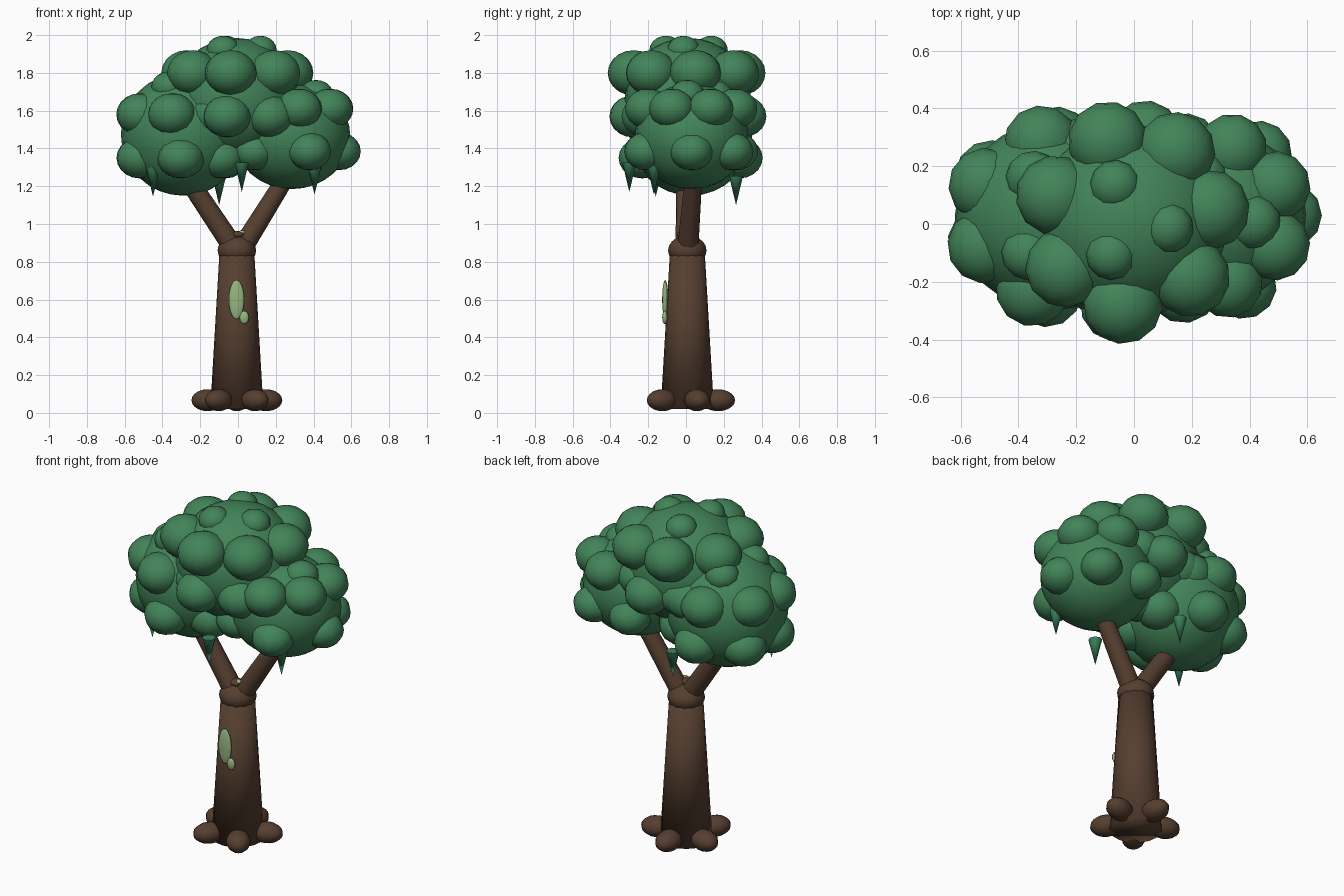
import bpy
from math import sin, cos, radians
from mathutils import Vector

if "Cube" in bpy.data.objects:
    bpy.data.objects.remove(bpy.data.objects["Cube"])


def material(name, rgb):
    m = bpy.data.materials.new(name)
    lin = [((c / 255 + 0.055) / 1.055) ** 2.4 for c in rgb]
    m.diffuse_color = (*lin, 1)
    m.use_nodes = True
    m.node_tree.nodes["Principled BSDF"].inputs["Base Color"].default_value = m.diffuse_color
    return m


BARK = material("brown bark", (86, 63, 48))
LEAF = material("leaf green", (66, 132, 89))
TIP = material("hanging leaf green", (60, 132, 93))
MOSS = material("pale moss", (150, 182, 128))


def finish(name, mat, angle=60):
    o = bpy.context.object
    o.name = name
    o.data.materials.append(mat)
    bpy.ops.object.shade_smooth_by_angle(angle=radians(angle))
    return o


def ball(name, loc, size, mat, turn=0, sides=24, rings=16):
    bpy.ops.mesh.primitive_uv_sphere_add(segments=sides, ring_count=rings, radius=1,
                                         location=loc, rotation=(0, 0, radians(turn)))
    bpy.context.object.scale = size
    return finish(name, mat)


def limb(name, a, b, r1, r2, mat, sides=16, angle=50):
    a, b = Vector(a), Vector(b)
    d = b - a
    bpy.ops.mesh.primitive_cone_add(vertices=sides, radius1=r1, radius2=r2, depth=d.length,
                                    location=(a + b) / 2,
                                    rotation=d.to_track_quat('Z', 'Y').to_euler())
    return finish(name, mat, angle)


# Trunk, crown knob and two branches
CX, CY = -0.006, 0.007
limb("trunk", (CX, CY, 0.02), (CX, CY, 0.87), 0.141, 0.091, BARK, 20, 180)
ball("trunk_knob", (CX, CY, 0.86), (0.102, 0.102, 0.08), BARK, sides=12, rings=10)
ball("knob_stub", (0, -0.01, 0.944), (0.037, 0.037, 0.02), BARK, sides=12, rings=8)
limb("left_branch", (-0.02, 0, 0.87), (-0.3, 0.0, 1.29), 0.056, 0.05, BARK)
limb("right_branch", (0.02, 0.01, 0.87), (0.3, 0.045, 1.32), 0.056, 0.045, BARK)

# Five roots spread around the foot
for i in range(5):
    a = 18 + 72 * i
    ball(f"root_{i + 1}", (CX + 0.163 * cos(radians(a)), CY + 0.163 * sin(radians(a)), 0.067),
         (0.09, 0.066, 0.058), BARK, a, 12, 10)

# Moss patches
ball("moss_large", (-0.008, -0.11, 0.6), (0.041, 0.016, 0.103), MOSS)
ball("moss_small", (0.033, -0.112, 0.505), (0.025, 0.014, 0.035), MOSS, sides=12, rings=8)
ball("moss_top", (0.022, -0.02, 0.957), (0.017, 0.017, 0.01), MOSS, sides=12, rings=8)


# Foliage: a big ball with rings of leaf bumps (height, ring radius, bump size, angles)
def blob(name, centre, size, rings):
    ball(name, centre, size, LEAF)
    n = 0
    for z, r, s, angles in rings:
        for a in angles:
            n += 1
            ball(f"{name}_bump_{n}",
                 (centre[0] + r * cos(radians(a)), centre[1] + 1.05 * r * sin(radians(a)), z),
                 (s, s, s * 0.87), LEAF, a, 12, 10)


CAP = (115, 350, 238)
blob("left_foliage", (-0.29, 0.025, 1.475), (0.33, 0.325, 0.325), [
    (1.35, 0.245, 0.125, (85, 147, 200, 267, 325, 25)),
    (1.58, 0.245, 0.13, (97, 155, 203, 256, 309, 0, 50)),
    (1.725, 0.14, 0.095, CAP),
])
blob("right_foliage", (0.285, 0.03, 1.465), (0.31, 0.3, 0.28), [
    (1.385, 0.25, 0.115, (0, 54, 115, 170, 218, 292)),
    (1.61, 0.225, 0.122, (25, 76, 128, 179, 231, 280, 334)),
    (1.68, 0.13, 0.095, CAP),
])
blob("top_foliage", (-0.01, 0.01, 1.66), (0.34, 0.335, 0.325), [
    (1.8, 0.275, 0.138, (264, 318, 8, 56, 107, 162, 214)),
    (1.57, 0.28, 0.128, (260, 80, 310, 30, 130)),
    (1.92, 0.13, 0.088, CAP),
])

# Hanging pointed leaves (x, y, tip height)
for i, (x, y, z) in enumerate([(-0.45, -0.16, 1.145), (-0.1, 0.265, 1.1),
                               (0.02, -0.3, 1.17), (0.405, -0.17, 1.155)]):
    limb(f"hanging_leaf_{i + 1}", (x, y, z + 0.155), (x, y, z), 0.037, 0, TIP, 8)
